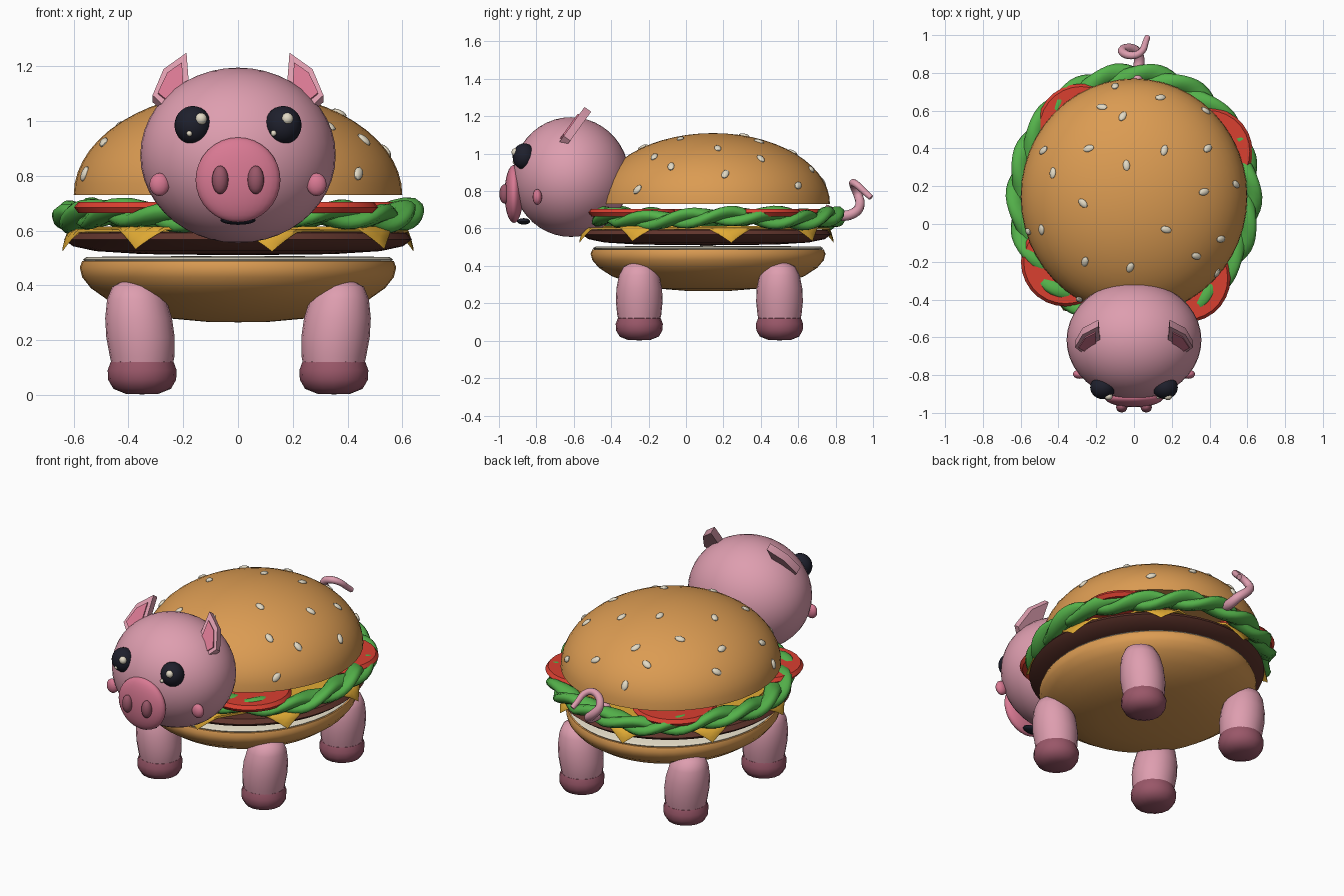
import bpy, bmesh, math, random
from mathutils import Vector, Matrix

if "Cube" in bpy.data.objects:
    bpy.data.objects.remove(bpy.data.objects["Cube"])

random.seed(4)
TAU = math.tau
CY = 0.145  # centre of the burger along y


def mat(name, r, g, b):
    m = bpy.data.materials.new(name)
    m.diffuse_color = (r, g, b, 1)
    m.use_nodes = True
    m.node_tree.nodes["Principled BSDF"].inputs["Base Color"].default_value = m.diffuse_color
    return m


BUN = mat("toasted_bun", .71, .33, .085)
PINK = mat("pink_skin", .73, .34, .43)
ROSE = mat("rose", .69, .19, .29)
HOOF = mat("hoof_mauve", .32, .095, .14)
GREEN = mat("lettuce_green", .09, .45, .07)
RED = mat("tomato_red", .70, .05, .03)
BROWN = mat("patty_brown", .12, .036, .026)
YELLOW = mat("cheese_yellow", .76, .41, .035)
CREAM = mat("cream", .76, .70, .56)
DARK = mat("eye_black", .013, .014, .025)


def finish(ob, material, angle=40):
    ob.data.materials.clear()
    ob.data.materials.append(material)
    bpy.ops.object.select_all(action='DESELECT')
    ob.select_set(True)
    bpy.context.view_layer.objects.active = ob
    bpy.ops.object.shade_smooth_by_angle(angle=math.radians(angle))
    return ob


def from_bmesh(name, bm, material, angle=40):
    bmesh.ops.recalc_face_normals(bm, faces=bm.faces[:])
    me = bpy.data.meshes.new(name)
    bm.to_mesh(me)
    bm.free()
    ob = bpy.data.objects.new(name, me)
    bpy.context.collection.objects.link(ob)
    return finish(ob, material, angle)


def ball(name, loc, size, material, segs=24, rot=None):
    bm = bmesh.new()
    bmesh.ops.create_uvsphere(bm, u_segments=segs, v_segments=segs // 2 + 2, radius=1)
    m = Matrix.Translation(loc) @ (rot or Matrix()) @ Matrix.Diagonal((*size, 1))
    bmesh.ops.transform(bm, matrix=m, verts=bm.verts)
    return from_bmesh(name, bm, material)


def lathe(name, loc, profile, material, sx=1, sy=1, segs=48, angle=40):
    """Turn a closed (radius, z) profile about z, stretched to an oval."""
    bm = bmesh.new()
    rings = []
    for r, z in profile:
        n = segs if r > 0 else 1
        rings.append([bm.verts.new((loc[0] + sx * r * math.cos(TAU * i / n),
                                    loc[1] + sy * r * math.sin(TAU * i / n),
                                    loc[2] + z)) for i in range(n)])
    for a, b in zip(rings, rings[1:]):
        for i in range(segs):
            j = (i + 1) % segs
            quad = [a[i % len(a)], a[j % len(a)], b[j % len(b)], b[i % len(b)]]
            bm.faces.new(list(dict.fromkeys(quad)))
    return from_bmesh(name, bm, material, angle)


# Top bun dome
dome = [(0, 0)] + [(math.cos(t * TAU / 56), .38 * math.sin(t * TAU / 56)) for t in range(14)] + [(0, .38)]
lathe("top_bun", (0, CY, .73), dome, BUN, .60, .625)

# Sesame seeds lying on the dome
SEEDS = [(-.1, .73), (.14, .67), (-.17, .62), (-.06, .57), (.38, .6), (-.48, .39), (-.24, .4),
         (.16, .39), (.39, .4), (-.04, .31), (-.43, .27), (.37, .17), (.54, .21), (-.27, .11),
         (-.56, -.04), (-.49, -.03), (.17, -.03), (.46, -.08), (-.26, -.2), (-.02, -.23),
         (.33, -.17), (.44, -.26), (-.29, -.4)]
for x, y in SEEDS:
    u, v = x / .60, (y - CY) / .625
    h = math.sqrt(max(.03, 1 - u * u - v * v))
    normal = Vector((u / .60, v / .625, h / .38))
    rot = normal.to_track_quat('Z', 'Y').to_matrix().to_4x4() @ Matrix.Rotation(random.uniform(0, TAU), 4, 'Z')
    ball("sesame_seed", (x, y, .73 + .38 * h), (.03, .019, .012), CREAM, 10, rot)

# Bottom bun, sauce layer and patty
lathe("bottom_bun", (0, .118, 0),
      [(0, .265), (.2, .267), (.45, .28), (.65, .305), (.82, .345), (.93, .39), (.985, .43),
       (1, .465), (.985, .488), (0, .49)], BUN, .578, .628)
lathe("sauce_layer", (0, .118, 0), [(0, .485), (.97, .485), (.985, .495), (.96, .504), (0, .508)],
      CREAM, .575, .625)
lathe("patty", (0, .11, 0), [(0, .51), (.55, .514), (.82, .525), (.95, .543), (1, .568), (.97, .592), (0, .60)],
      BROWN, .635, .665)

# Two cheese slices with corners drooping over the patty
for k, turn in enumerate((11, 55)):
    bm = bmesh.new()
    bmesh.ops.create_grid(bm, x_segments=28, y_segments=28, size=.505)
    bmesh.ops.rotate(bm, verts=bm.verts, matrix=Matrix.Rotation(math.radians(turn - 45), 3, 'Z'))
    for v in bm.verts:
        r = math.hypot(v.co.x, v.co.y)
        over = max(0, r - .62)
        if over:
            v.co *= (.62 + over * .35) / r
        v.co.z = .606 + .008 * k - over * .75
        v.co.y = v.co.y * 1.06 + .11
    bmesh.ops.solidify(bm, geom=bm.faces[:], thickness=.012)
    from_bmesh("cheese_slice", bm, YELLOW, 50)

# Tomato slices reaching out through the lettuce
for x, y in ((-.42, .69), (.59, .50), (-.53, -.36), (.40, -.48)):
    d = Vector((x, y - CY))
    c = d - d.normalized() * .23
    lathe("tomato_slice", (c.x, c.y + CY, .685),
          [(0, -.02), (.22, -.02), (.235, 0), (.22, .02), (0, .02)], RED, segs=28)

# Lettuce: two wavy strands twisted round each other
for k in range(2):
    bm = bmesh.new()
    n, m = 120, 10
    rings = []
    for i in range(n):
        t = TAU * i / n
        tw = 9 * t + math.pi * k
        off = .022 * math.cos(tw)
        zc = .655 + .020 * math.sin(tw) + .012 * math.sin(5 * t + 1)
        ring = []
        for j in range(m):
            a = TAU * j / m
            p, q = .052 * math.cos(a), .033 * math.sin(a)
            w = .45 * math.sin(tw + .8)
            dr, dz = p * math.cos(w) - q * math.sin(w), p * math.sin(w) + q * math.cos(w)
            r = .608 + off + dr
            ring.append(bm.verts.new((r * math.cos(t), CY + (r + .032) * math.sin(t), zc + dz)))
        rings.append(ring)
    for i in range(n):
        a, b = rings[i], rings[(i + 1) % n]
        for j in range(m):
            bm.faces.new((a[j], a[(j + 1) % m], b[(j + 1) % m], b[j]))
    from_bmesh("lettuce_strand", bm, GREEN, 60)

# Legs and hooves
for x in (-.35, .35):
    for y in (-.25, .50):
        lean = .02 if x > 0 else -.02
        leg = lathe("leg", (0, 0, 0), [(0, .07), (.105, .08), (.118, .14), (.125, .21), (.122, .28),
                                       (.108, .35), (.085, .395), (.045, .415), (0, .42)], PINK, segs=20)
        for v in leg.data.vertices:
            v.co.x += x + lean * max(0, v.co.z - .15) / .2
            v.co.y += y
        lathe("hoof", (x, y, 0), [(0, .002), (.06, .004), (.105, .022), (.124, .055), (.126, .09),
                                  (.115, .12), (.09, .132), (0, .13)], HOOF, segs=16)

# Head, snout, nostrils and mouth
ball("head", (0, -.615, .875), (.357, .312, .32), PINK, 40)
ball("snout", (0, -.92, .785), (.155, .05, .155), ROSE, 28)
ball("mouth", (0, -.868, .638), (.065, .035, .017), DARK, 16)

# Eye glints sit on the same side of both eyes
for x in (-.165, .165):
    s = 1 if x > 0 else -1
    ball("eye", (x, -.865, .985), (.067, .062, .07), DARK, 24)
    gx = .03 if s < 0 else .015
    ball("eye_glint", (x + gx, -.913, 1.008), (.022, .02, .022), CREAM, 12)
    ball("small_eye_glint", (x - (.012 if s < 0 else .035), -.916, .955), (.011, .011, .011), CREAM, 10)
    ball("nostril", (s * .065, -.97, .785), (.03, .028, .052), HOOF, 16)
    ball("cheek", (s * .287, -.795, .768), (.037, .025, .042), ROSE, 14)


def ear_plate(name, outline, s, front, back, material):
    """Flat outline leaning backwards with height, given some thickness."""
    bm = bmesh.new()
    rows = [[bm.verts.new((s * x, -.655 + (z - 1.08) * .72 + d * .81, z - d * .58)) for x, z in outline]
            for d in (front, back)]
    bm.faces.new(rows[0])
    bm.faces.new(rows[1])
    n = len(outline)
    for i in range(n):
        j = (i + 1) % n
        bm.faces.new((rows[0][i], rows[0][j], rows[1][j], rows[1][i]))
    return from_bmesh(name, bm, material, 30)


# Ears
EAR = [(.18, 1.14), (.188, 1.245), (.272, 1.185), (.312, 1.09), (.27, 1.05), (.2, 1.09)]
INNER = [(.2, 1.13), (.205, 1.205), (.258, 1.168), (.293, 1.095), (.262, 1.07), (.215, 1.10)]
for s in (-1, 1):
    ear_plate("ear", EAR, s, -.008, .036, PINK)
    ear_plate("inner_ear", INNER, s, -.016, -.004, ROSE)

# Curly tail
PATH = [(.015, .74, .70), (.02, .80, .675), (.03, .86, .665), (.02, .915, .69), (-.03, .935, .73),
        (-.07, .92, .78), (-.045, .895, .83), (.01, .89, .85), (.05, .92, .83), (.06, .96, .79), (.072, .99, .765)]
cu = bpy.data.curves.new("tail", 'CURVE')
cu.dimensions = '3D'
cu.bevel_depth = 1
cu.bevel_resolution = 3
cu.use_fill_caps = True
sp = cu.splines.new('NURBS')
sp.points.add(len(PATH) - 1)
for i, p in enumerate(PATH):
    sp.points[i].co = (*p, 1)
    sp.points[i].radius = .032 - .0017 * i
sp.use_endpoint_u = True
sp.order_u = 3
sp.resolution_u = 5
tail = bpy.data.objects.new("tail", cu)
bpy.context.collection.objects.link(tail)
bpy.ops.object.select_all(action='DESELECT')
tail.select_set(True)
bpy.context.view_layer.objects.active = tail
bpy.ops.object.convert(target='MESH')
finish(bpy.context.view_layer.objects.active, PINK)
